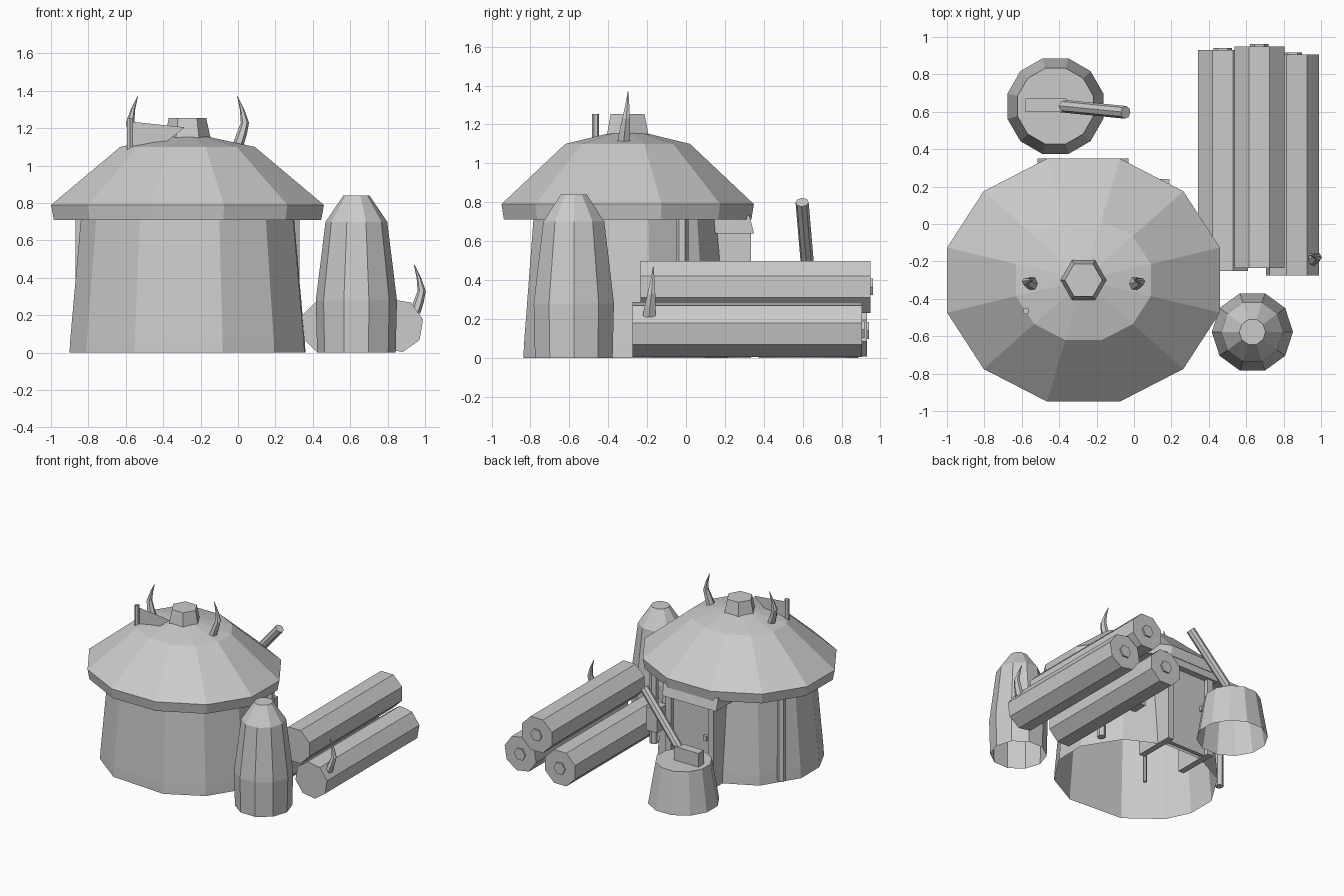
import bpy, bmesh, math
from mathutils import Vector, Matrix

cube = bpy.data.objects.get("Cube")
if cube:
    bpy.data.objects.remove(cube, do_unlink=True)

GREY = (0.6, 0.6, 0.6, 1)
grey = bpy.data.materials.new("plain grey")
grey.use_nodes = True
grey.diffuse_color = GREY
grey.node_tree.nodes["Principled BSDF"].inputs["Base Color"].default_value = GREY


def finish(name, bm):
    bmesh.ops.recalc_face_normals(bm, faces=bm.faces)
    mesh = bpy.data.meshes.new(name)
    bm.to_mesh(mesh)
    bm.free()
    mesh.materials.append(grey)
    obj = bpy.data.objects.new(name, mesh)
    bpy.context.collection.objects.link(obj)
    return obj


def even(sides, start=0):
    return [start + 360 * i / sides for i in range(sides)]


def loft(name, centre, angles, rings, cap_top=True, cap_bottom=False):
    """Stack elliptical rings (x, y, z, rx, ry) and join them with quads."""
    bm = bmesh.new()
    loops = []
    for x, y, z, rx, ry in rings:
        loops.append([bm.verts.new((centre[0] + x + rx * math.cos(math.radians(a)),
                                    centre[1] + y + ry * math.sin(math.radians(a)),
                                    centre[2] + z)) for a in angles])
    n = len(angles)
    for low, high in zip(loops, loops[1:]):
        for i in range(n):
            j = (i + 1) % n
            bm.faces.new((low[i], low[j], high[j], high[i]))
    if cap_top:
        bm.faces.new(loops[-1])
    if cap_bottom:
        bm.faces.new(loops[0][::-1])
    return finish(name, bm)


def lathe(name, centre, angles, profile, squash=1, **caps):
    return loft(name, centre, angles, [(0, 0, z, r, r * squash) for r, z in profile], **caps)


def rod(name, start, end, radius, sides=8, twist=0):
    start, end = Vector(start), Vector(end)
    axis = end - start
    matrix = (Matrix.Translation((start + end) / 2)
              @ axis.to_track_quat("Z", "X").to_matrix().to_4x4()
              @ Matrix.Rotation(math.radians(twist), 4, "Z"))
    bm = bmesh.new()
    bmesh.ops.create_cone(bm, cap_ends=True, segments=sides, radius1=radius,
                          radius2=radius, depth=axis.length, matrix=matrix)
    return finish(name, bm)


def box(name, low, high):
    low, high = Vector(low), Vector(high)
    bm = bmesh.new()
    bmesh.ops.create_cube(bm, size=1, matrix=Matrix.Translation((low + high) / 2)
                          @ Matrix.Diagonal((*(high - low), 1)))
    return finish(name, bm)


def horn(name, base, side=1):
    path = [(0, 0, 0, .03, .038), (.02, .005, .06, .028, .031),
            (.037, .012, .12, .022, .023), (.022, .018, .19, .012, .012),
            (-.003, .022, .26, .002, .002)]
    return loft(name, base, even(6), [(x * side, *rest) for x, *rest in path])


# Hut walls and roof
hut = (-.27, -.30, 0)
wall_angles = [12, 45, 75, 105, 135, 168, 192, 213, 244, 287, 316, 346]
lathe("hut_wall", hut, wall_angles, [(.645, 0), (.64, .08), (.58, .74)], .87, cap_top=False)
lathe("roof", hut, even(12, 15),
      [(.55, .71), (.74, .71), (.755, .79), (.373, 1.1), (.11, 1.155)], .89)
lathe("roof_cap", hut, even(6), [(.127, 1.13), (.1, 1.255)])
for side, label in ((1, "left"), (-1, "right")):
    horn("roof_horn_" + label, (-.27 + .27 * side, -.32, 1.11), side)
    x = -.27 + .57 * side
    rod("eave_post_" + label, (x, -.02, .03), (x, -.02, .76), .032, 6)
rod("inner_post", (-.34, -.28, 0), (-.34, -.28, 1.1), .015, 6)

# Flag on the roof
rod("flag_pole", (-.577, -.465, 1.08), (-.577, -.465, 1.255), .018, 6)
bm = bmesh.new()
outline = [(-.57, 1.235), (-.285, 1.205), (-.355, 1.15), (-.38, 1.13), (-.57, 1.10)]
bm.faces.new([bm.verts.new((x, -.46, z)) for x, z in outline])
finish("flag", bm)

# Entrance porch at the back
for x, label in ((-.10, "left"), (-.48, "right")):
    box("door_jamb_" + label, (x, 0, 0), (x + .05, .335, .65))
box("door", (-.44, .27, 0), (-.09, .30, .65))
box("door_knob", (-.41, .30, .36), (-.38, .325, .40))
lintel = box("door_lintel", (-.515, .0, .64), (-.03, .35, .735))
for v in lintel.data.vertices:
    if v.co.z > .7 and v.co.y > .2:
        v.co.y -= .025
box("wall_box", (.09, .12, .26), (.19, .24, .45))

# Tall storage jar
lathe("jar", (.633, -.577, 0), even(10), [(.21, 0), (.217, .28), (.165, .70), (.07, .84)])

# Chopping stump with axe
lathe("stump", (-.42, .63, 0), even(12, 15), [(.265, 0), (.21, .33)])
box("axe_head", (-.58, .60, .30), (-.36, .67, .44))
rod("axe_handle", (-.40, .632, .39), (-.045, .597, .80), .034, 8)

# Log pile
logs = (("left", .475, .14, -.25, .93, 22.5), ("top", .67, .365, -.235, .95, 22.5),
        ("right", .848, .145, -.275, .905, 32))
for label, x, z, front, back, twist in logs:
    rod("log_" + label, (x, front, z), (x, back, z), .145, 8, twist)
    rod("log_core_" + label, (x, back - .02, z), (x, back + .012, z), .05, 6)
horn("log_horn", (.945, -.19, .21))
